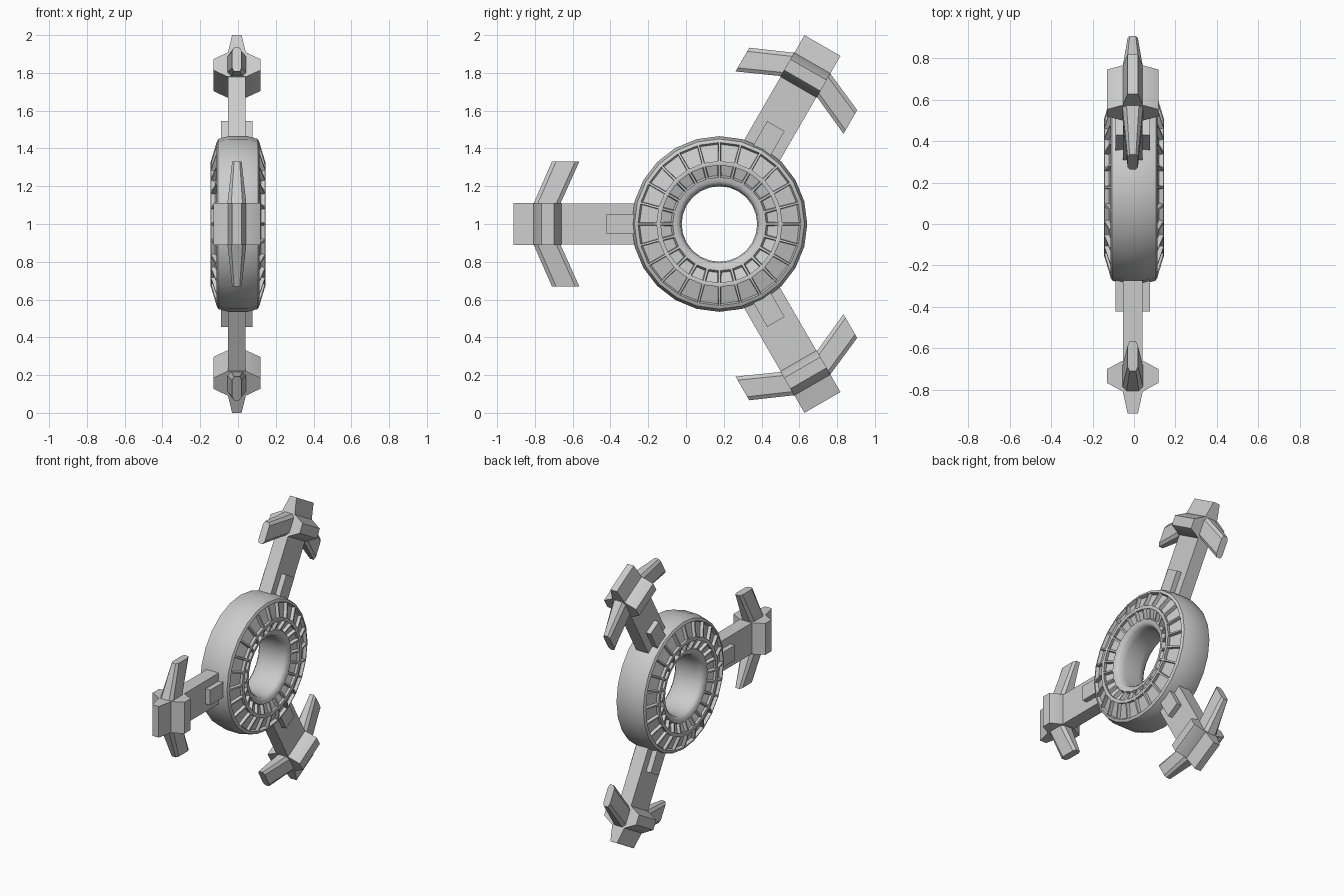
import bpy, bmesh, math
from mathutils import Matrix, Vector

if "Cube" in bpy.data.objects:
    bpy.data.objects.remove(bpy.data.objects["Cube"])

YC, ZC, AX = 0.177, 1.0, -0.006   # hub centre; arms sit slightly off the ring plane
SEG = 24


def finish(bm, name, angle=35):
    bmesh.ops.recalc_face_normals(bm, faces=bm.faces)
    me = bpy.data.meshes.new(name)
    bm.to_mesh(me)
    bm.free()
    ob = bpy.data.objects.new(name, me)
    bpy.context.collection.objects.link(ob)
    bpy.ops.object.select_all(action='DESELECT')
    ob.select_set(True)
    bpy.context.view_layer.objects.active = ob
    bpy.ops.object.shade_smooth_by_angle(angle=math.radians(angle))
    return ob


def loft(bm, a, b):
    """Closed solid between two matching point loops."""
    va = [bm.verts.new(p) for p in a]
    vb = [bm.verts.new(p) for p in b]
    n = len(a)
    for i in range(n):
        j = (i + 1) % n
        bm.faces.new((va[i], va[j], vb[j], vb[i]))
    bm.faces.new(va[::-1])
    bm.faces.new(vb)


def prism(name, outline, half_width, ang):
    """Outline of (radius, x) extruded across the arm."""
    bm = bmesh.new()
    loft(bm, [(x, r, -half_width) for r, x in outline],
         [(x, r, half_width) for r, x in outline])
    return place(bm, name, ang)


def place(bm, name, ang):
    # local y runs out along the arm
    m = Matrix.Translation((AX, YC, ZC)) @ Matrix.Rotation(ang, 4, 'X')
    bmesh.ops.transform(bm, matrix=m, verts=bm.verts)
    return finish(bm, name)


# Ring: lathed profile (radius, x) with two rows of sunken windows per side
half = [(0.465, 0.05), (0.45, 0.105), (0.437, 0.112), (0.328, 0.145),
        (0.316, 0.144), (0.242, 0.118), (0.225, 0.117), (0.206, 0.10), (0.2, 0.06)]
profile = half + [(r, -x) for r, x in reversed(half)]
n = len(profile)
bm = bmesh.new()
rings = []
for s in range(SEG):
    a = 2 * math.pi * s / SEG
    rings.append([bm.verts.new((x, YC + r * math.cos(a), ZC + r * math.sin(a)))
                  for r, x in profile])
windows = []
for s in range(SEG):
    p, q = rings[s], rings[(s + 1) % SEG]
    for i in range(n):
        j = (i + 1) % n
        f = bm.faces.new((p[i], p[j], q[j], q[i]))
        if i in (2, 4, n - 4, n - 6):
            windows.append(f)
bmesh.ops.recalc_face_normals(bm, faces=bm.faces)
bmesh.ops.inset_individual(bm, faces=windows, thickness=0.008, depth=0.0)
bmesh.ops.inset_individual(bm, faces=windows, thickness=0.004, depth=-0.022)
finish(bm, "ring", 40)

# Three arms, each with bar, pads, collar, tip and a pair of swept fins
for k, deg in enumerate((180, 60, -60), 1):
    ang = math.radians(deg)
    prism(f"arm_bar_{k}", [(0.42, -0.047), (0.9, -0.047), (0.9, 0.047), (0.42, 0.047)], 0.109, ang)
    prism(f"arm_pad_{k}", [(0.42, -0.083), (0.598, -0.083), (0.598, 0.083), (0.42, 0.083)], 0.053, ang)
    prism(f"collar_{k}", [(0.837, -0.05), (0.877, -0.125), (0.943, -0.125), (0.984, -0.05),
                          (0.984, 0.05), (0.943, 0.125), (0.877, 0.125), (0.837, 0.05)], 0.111, ang)
    prism(f"tip_{k}", [(0.97, -0.051), (1.091, -0.025), (1.091, 0.025), (0.97, 0.051)], 0.11, ang)
    for side, word in ((1, "left"), (-1, "right")):
        def section(r0, r1, thick, edge, z):
            c = 0.022
            return [(x, r, side * z) for r, x in
                    ((r0, -edge), (r0 + c, -thick), (r1 - c, -thick), (r1, -edge),
                     (r1, edge), (r1 - c, thick), (r0 + c, thick), (r0, edge))]
        bm = bmesh.new()
        loft(bm, section(0.842, 0.984, 0.05, 0.03, 0.108), section(0.742, 0.887, 0.025, 0.015, 0.33))
        place(bm, f"fin_{word}_{k}", ang)
